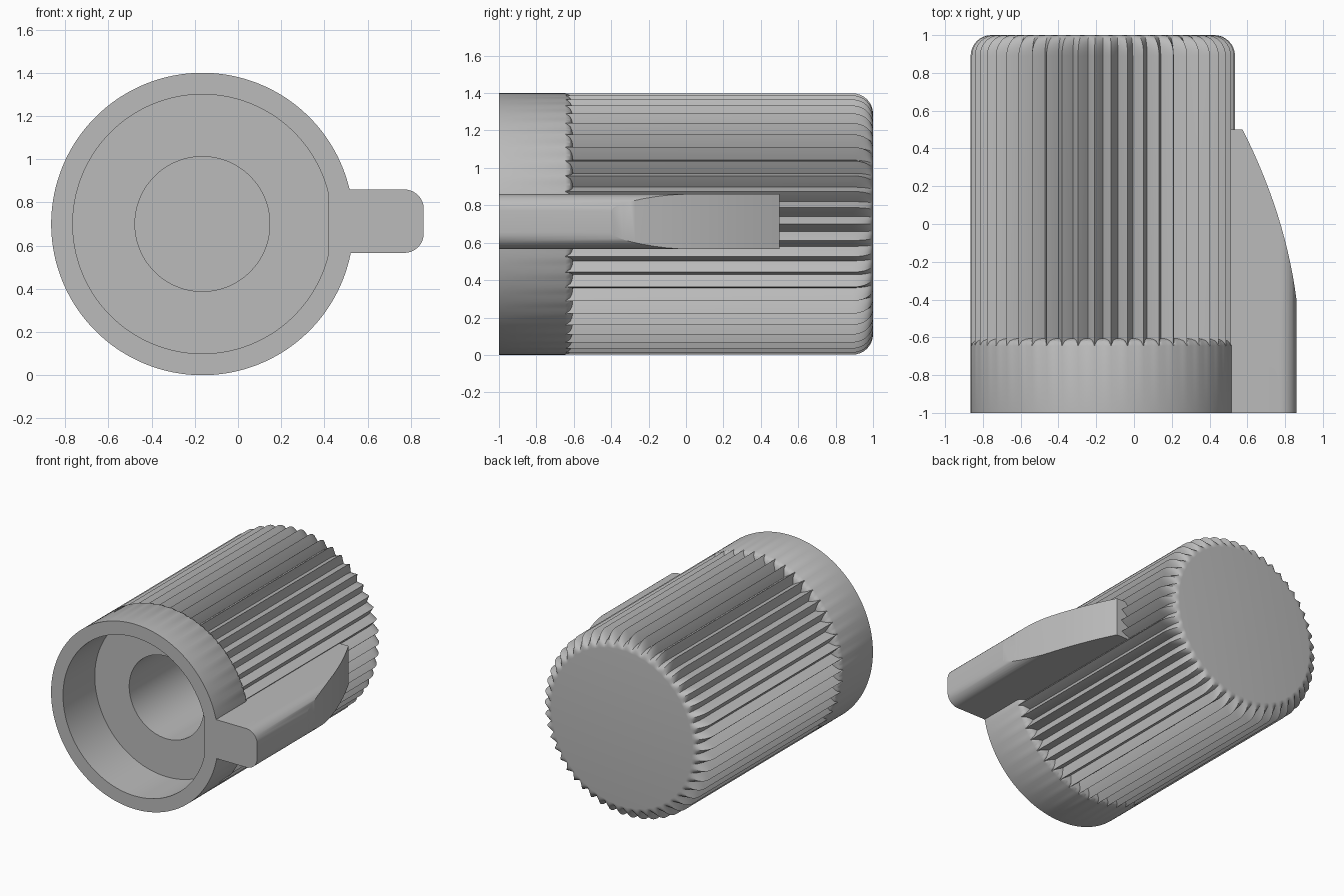
import bpy, bmesh, math

if "Cube" in bpy.data.objects:
    bpy.data.objects.remove(bpy.data.objects["Cube"], do_unlink=True)

grey = bpy.data.materials.new("plain grey plastic")
grey.use_nodes = True
grey.diffuse_color = (0.5, 0.5, 0.5, 1)
grey.node_tree.nodes["Principled BSDF"].inputs["Base Color"].default_value = (0.5, 0.5, 0.5, 1)

CX, CZ = -0.165, 0.7          # knob axis, running along y
R, DEPTH = 0.70, 0.063        # outer radius and groove depth
RIBS, STEPS = 50, 8
SEGS = RIBS * STEPS


def finish(bm, name):
    bmesh.ops.remove_doubles(bm, verts=bm.verts, dist=1e-5)
    bmesh.ops.recalc_face_normals(bm, faces=bm.faces)
    mesh = bpy.data.meshes.new(name)
    bm.to_mesh(mesh)
    bm.free()
    obj = bpy.data.objects.new(name, mesh)
    bpy.context.collection.objects.link(obj)
    mesh.materials.append(grey)
    return obj


def smooth(obj):
    bpy.ops.object.select_all(action='DESELECT')
    obj.select_set(True)
    bpy.context.view_layer.objects.active = obj
    bpy.ops.object.shade_smooth_by_angle(angle=math.radians(30))


def lathe(rings, name):
    """Each ring maps groove fraction f (0 rib crest, 1 valley) to (radius, y)."""
    bm = bmesh.new()
    loops = []
    for ring in rings:
        loop = []
        for j in range(SEGS):
            f = 1 - abs(1 - 2 * (j % STEPS) / STEPS)
            r, y = ring(f)
            a = 2 * math.pi * j / SEGS
            loop.append(bm.verts.new((CX + r * math.cos(a), y, CZ + r * math.sin(a))))
        loops.append(loop)
    for lo, hi in zip(loops, loops[1:]):
        for j in range(SEGS):
            k = (j + 1) % SEGS
            bm.faces.new((lo[j], lo[k], hi[k], hi[j]))
    bm.faces.new(loops[0])
    bm.faces.new(loops[-1])
    return finish(bm, name)


def plain(r, y):
    return lambda f: (r, y)


def runout(s):
    # rounded end of each groove against the collar
    return lambda f: (R - DEPTH * f * s, -0.645 + 0.04 * math.sqrt(1 - (1 - f * s) ** 2))


def back_round(t):
    # rounded back edge, with grooves fading into the flat cap
    a = t * math.pi / 2
    return lambda f: (0.59 + (0.11 - DEPTH * f) * math.cos(a), 0.89 + 0.11 * math.sin(a))


# Knob body: bore, recess, collar, ribs and back cap
rings = [plain(*p) for p in ((0.312, 0.6), (0.312, -0.62), (0.6, -0.62),
                             (0.6, -1), (R, -1), (R, -0.645))]
rings += [runout(s / 4) for s in range(1, 5)]
rings += [back_round(t / 8) for t in range(9)]
smooth(lathe(rings, "ribbed_knob_body"))


def prism(points, name, depth):
    """Extrude a closed outline of 3D points along a vector."""
    bm = bmesh.new()
    face = bm.faces.new([bm.verts.new(p) for p in points])
    out = bmesh.ops.extrude_face_region(bm, geom=[face])
    verts = [v for v in out["geom"] if isinstance(v, bmesh.types.BMVert)]
    bmesh.ops.translate(bm, verts=verts, vec=depth)
    return finish(bm, name)


# Pointer: bar with two rounded outer edges
IN_X, OUT_X, HALF, FILLET = 0.417, 0.86, 0.147, 0.09
corner = [(OUT_X - FILLET + FILLET * math.sin(i * math.pi / 16),
           HALF - FILLET + FILLET * math.cos(i * math.pi / 16)) for i in range(9)]
half = [(IN_X, HALF)] + corner
section = half + [(x, -z) for x, z in reversed(half)]
pointer = prism([(x, -1, 0.713 + z) for x, z in section], "pointer", (0, 1.5, 0))

# Curved slope that trims the pointer towards the back
slope = [(0.575 + 0.285 * t + 0.17 * t * (1 - t), 0.5 - 0.9 * t)
         for t in (i / 14 for i in range(15))]
outline = [(1.1, -0.4)] + [(1.1, 0.7), (0.47, 0.7)] + slope
cutter = prism([(x, y, 0.4) for x, y in outline], "pointer_cutter", (0, 0, 0.7))
cutter.hide_render = True
smooth(pointer)
cut = pointer.modifiers.new("slope", 'BOOLEAN')
cut.operation, cut.solver, cut.object = 'DIFFERENCE', 'EXACT', cutter
bpy.ops.object.modifier_apply(modifier=cut.name)
bpy.data.objects.remove(cutter, do_unlink=True)
smooth(pointer)
